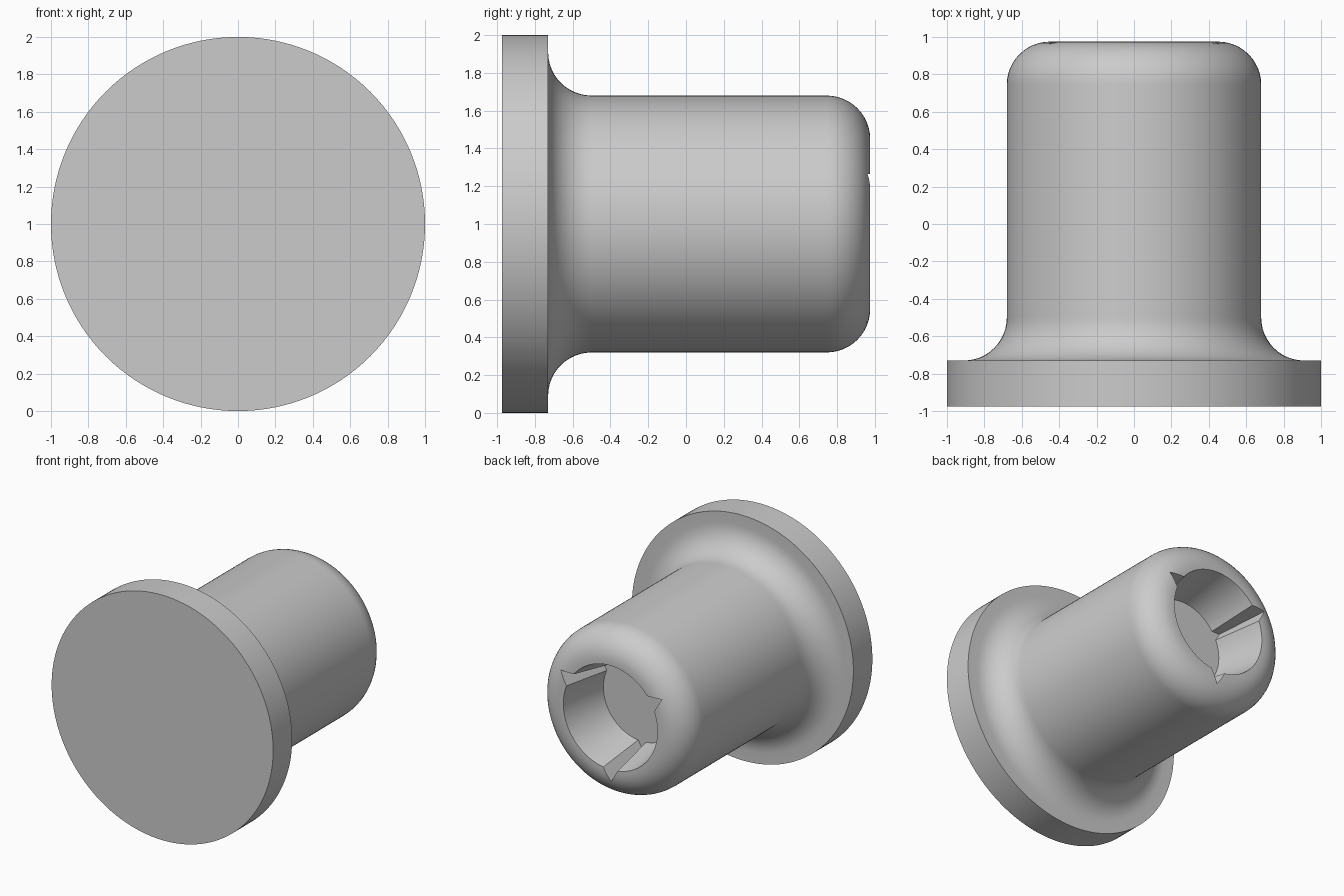
import bpy, bmesh
from math import sin, cos, pi
from mathutils import Vector

AXIS_Z = 1.0      # height of the horizontal turning axis
FILLET = 0.23
BODY_R = 0.68
BACK = 0.975
FLANGE_BACK = -0.73

if "Cube" in bpy.data.objects:
    bpy.data.objects.remove(bpy.data.objects["Cube"])

grey = bpy.data.materials.new("plain grey")
grey.use_nodes = True
grey.diffuse_color = (0.6, 0.6, 0.6, 1)
grey.node_tree.nodes["Principled BSDF"].inputs["Base Color"].default_value = grey.diffuse_color


def finish(bm, name):
    """Turn a bmesh into a named grey object."""
    bmesh.ops.recalc_face_normals(bm, faces=bm.faces)
    mesh = bpy.data.meshes.new(name)
    bm.to_mesh(mesh)
    bm.free()
    mesh.materials.append(grey)
    obj = bpy.data.objects.new(name, mesh)
    bpy.context.collection.objects.link(obj)
    return obj


def arc(r, y, start, end, steps=12):
    """Quarter round of the profile, centred on radius r and depth y."""
    angles = [start + (end - start) * i / steps for i in range(steps + 1)]
    return [(r + FILLET * cos(a), y + FILLET * sin(a)) for a in angles]


def lathe(name, profile, steps=128):
    """Spin (radius, y) points about the horizontal axis."""
    bm = bmesh.new()
    verts = [bm.verts.new((r, y, AXIS_Z)) for r, y in profile]
    edges = [bm.edges.new(pair) for pair in zip(verts, verts[1:])]
    bmesh.ops.spin(bm, geom=verts + edges, cent=(0, 0, AXIS_Z),
                   axis=(0, 1, 0), angle=2 * pi, steps=steps)
    bmesh.ops.remove_doubles(bm, verts=bm.verts, dist=0.0001)
    return finish(bm, name)


def frustum(name, sides, r_in, r_out, y_in, y_out):
    """Tapered prism along y with one corner pointing down."""
    bm = bmesh.new()
    rings = []
    for r, y in ((r_in, y_in), (r_out, y_out)):
        angles = [-pi / 2 + 2 * pi * i / sides for i in range(sides)]
        rings.append([bm.verts.new((r * cos(a), y, AXIS_Z + r * sin(a))) for a in angles])
        bm.faces.new(rings[-1])
    for i in range(sides):
        j = (i + 1) % sides
        bm.faces.new((rings[0][i], rings[0][j], rings[1][j], rings[1][i]))
    return finish(bm, name)


# Flange, flared neck and rounded barrel in one turned body
profile = [(0, -BACK), (1, -BACK), (1, FLANGE_BACK)]
profile += arc(BODY_R + FILLET, FLANGE_BACK + FILLET, -pi / 2, -pi)
profile += arc(BODY_R - FILLET, BACK - FILLET, 0, pi / 2)
profile += [(0, BACK)]
body = lathe("flanged_plug", profile)

# Round socket with three pointed notches
floor_y = BACK - 0.41
cutters = [frustum("round_socket_cutter", 96, 0.35, 0.43, floor_y, BACK + 0.03),
           frustum("notch_cutter", 3, 0.41, 0.54, floor_y, BACK + 0.03)]

bpy.ops.object.select_all(action='DESELECT')
bpy.context.view_layer.objects.active = body
body.select_set(True)
for cutter in cutters:
    cutter.hide_render = True
    mod = body.modifiers.new(cutter.name, 'BOOLEAN')
    mod.operation = 'DIFFERENCE'
    mod.solver = 'EXACT'
    mod.object = cutter
    bpy.ops.object.modifier_apply(modifier=mod.name)
    bpy.data.objects.remove(cutter)

bpy.ops.object.shade_smooth_by_angle(angle=pi / 6)
